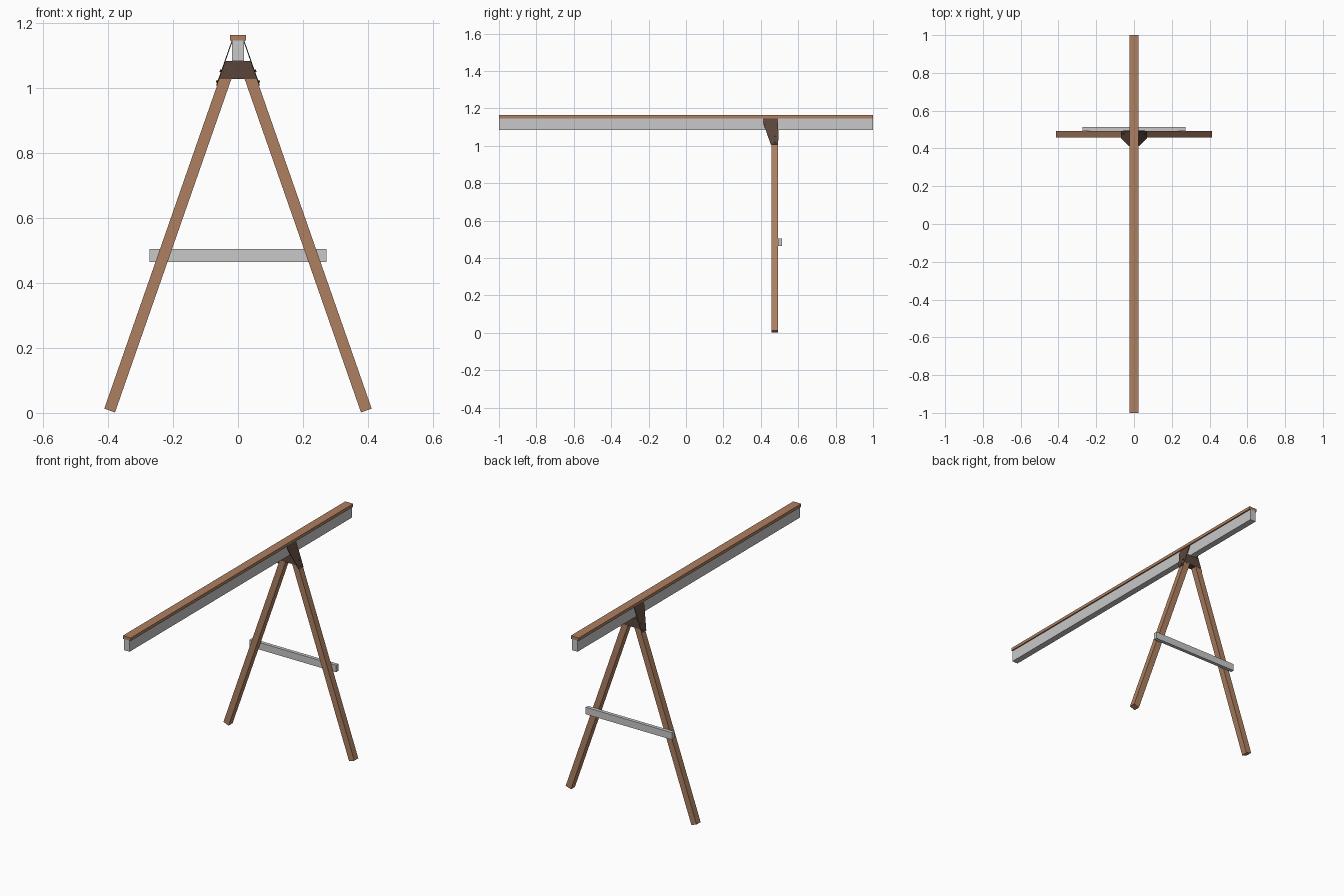
import bpy, bmesh, math
from mathutils import Matrix, Vector

if "Cube" in bpy.data.objects:
    bpy.data.objects.remove(bpy.data.objects["Cube"])


def material(name, rgb):
    m = bpy.data.materials.new(name)
    m.diffuse_color = (*rgb, 1)
    m.use_nodes = True
    m.node_tree.nodes["Principled BSDF"].inputs["Base Color"].default_value = m.diffuse_color
    return m


WOOD = material("warm wood", (0.42, 0.215, 0.12))
GREY = material("light grey", (0.58, 0.58, 0.58))
DARK = material("dark brown metal", (0.105, 0.06, 0.044))


def finish(name, bm, mat):
    bmesh.ops.recalc_face_normals(bm, faces=bm.faces)
    me = bpy.data.meshes.new(name)
    bm.to_mesh(me)
    bm.free()
    me.materials.append(mat)
    ob = bpy.data.objects.new(name, me)
    bpy.context.collection.objects.link(ob)
    return ob


def box(name, lo, hi, mat):
    bm = bmesh.new()
    size = [b - a for a, b in zip(lo, hi)]
    mid = [(a + b) / 2 for a, b in zip(lo, hi)]
    bmesh.ops.create_cube(bm, size=1, matrix=Matrix.Translation(mid) @ Matrix.Diagonal((*size, 1)))
    return finish(name, bm, mat)


def prism(name, points, offset, mat):
    """Extrude a flat outline along an offset vector."""
    bm = bmesh.new()
    face = bm.faces.new([bm.verts.new(p) for p in points])
    ext = bmesh.ops.extrude_face_region(bm, geom=[face])
    bmesh.ops.translate(bm, vec=offset, verts=[v for v in ext["geom"] if isinstance(v, bmesh.types.BMVert)])
    return finish(name, bm, mat)


# Top beam with its wooden cap
box("beam", (-0.018, -1, 1.084), (0.018, 1, 1.147), GREY)
box("beam_cap", (-0.025, -1, 1.147), (0.025, 1, 1.164), WOOD)

# Cross brace on the back of the legs
box("cross_brace", (-0.272, 0.493, 0.465), (0.272, 0.513, 0.505), GREY)

# Bracket block that joins the leg tops under the beam
Y0, Y1 = 0.457, 0.493
prism("bracket_block",
      [(-0.058, Y0 - 0.003, 1.029), (0.058, Y0 - 0.003, 1.029),
       (0.038, Y0 - 0.003, 1.084), (-0.038, Y0 - 0.003, 1.084)],
      (0, Y1 - Y0 + 0.004, 0), DARK)

SLOPE = 0.349


def outer_x(z):
    """Outer face line of a leg, which the bracket wings also follow."""
    return 0.412 - SLOPE * (z - 0.013)


for side, s in (("left", -1), ("right", 1)):
    along = Vector((-s * SLOPE, 0, 1)).normalized()
    inward = Vector((-s, 0, -SLOPE)).normalized()
    # Splayed leg with square cut ends
    foot = Vector((s * outer_x(0.013), Y0, 0.013))
    a, b = foot, foot + inward * 0.035
    prism(f"{side}_leg", [a, b, b + along * 1.095, a + along * 1.095], (0, Y1 - Y0, 0), WOOD)
    # Slanted bracket wing, wider at the beam
    wing = [(0.412, 1.147), (0.412, 1.125), (Y0 - 0.004, 1.008), (Y1, 1.008), (Y1, 1.147)]
    prism(f"{side}_bracket_wing", [(s * outer_x(z), y, z) for y, z in wing], inward * -0.003, DARK)
    # Bolt heads on the wing
    for i, z in enumerate((1.02, 1.052)):
        bm = bmesh.new()
        pos = Vector((s * outer_x(z), 0.477, z)) - inward * 0.004
        rot = (-inward).to_track_quat("Z", "Y").to_matrix().to_4x4()
        bmesh.ops.create_cone(bm, cap_ends=True, segments=8, radius1=0.004, radius2=0.004,
                              depth=0.006, matrix=Matrix.Translation(pos) @ rot)
        finish(f"{side}_bolt_{i + 1}", bm, DARK)
